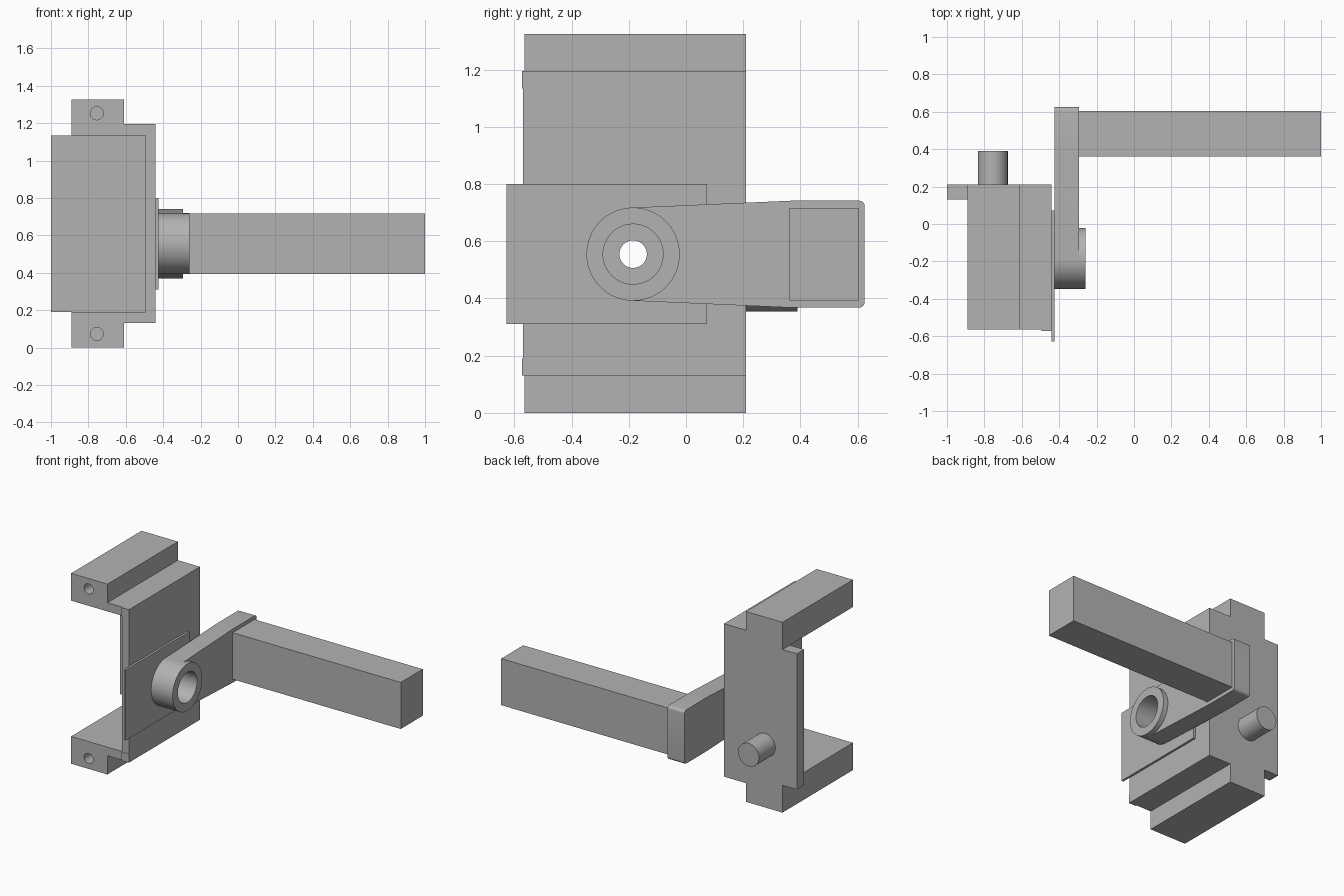
import bpy
import bmesh
from math import cos, sin, pi, radians
from mathutils import Matrix

cube = bpy.data.objects.get("Cube")
if cube:
    bpy.data.objects.remove(cube, do_unlink=True)

GREY = (0.45, 0.45, 0.45, 1)
metal = bpy.data.materials.new("plain_grey")
metal.use_nodes = True
metal.diffuse_color = GREY
metal.node_tree.nodes["Principled BSDF"].inputs["Base Color"].default_value = GREY

PIVOT_Y, PIVOT_Z = -0.185, 0.555   # lever axis
MID_Z = 0.6625                     # mirror height of the frame


def finish(name, bm):
    bmesh.ops.recalc_face_normals(bm, faces=bm.faces)
    mesh = bpy.data.meshes.new(name)
    bm.to_mesh(mesh)
    bm.free()
    mesh.materials.append(metal)
    obj = bpy.data.objects.new(name, mesh)
    bpy.context.collection.objects.link(obj)
    return obj


def box(name, x, y, z):
    bm = bmesh.new()
    bmesh.ops.create_cube(bm, size=1)
    for v in bm.verts:
        for i, (low, high) in enumerate((x, y, z)):
            v.co[i] = low if v.co[i] < 0 else high
    return finish(name, bm)


def cylinder(name, axis, start, end, radius, center):
    """Cylinder along x or y; center holds the two other coordinates."""
    bm = bmesh.new()
    bmesh.ops.create_cone(bm, cap_ends=True, segments=64, radius1=radius,
                          radius2=radius, depth=end - start)
    mid = (start + end) / 2
    if axis == "x":
        place = Matrix.Translation((mid, *center)) @ Matrix.Rotation(pi / 2, 4, "Y")
    else:
        place = (Matrix.Translation((center[0], mid, center[1]))
                 @ Matrix.Rotation(pi / 2, 4, "X"))
    bm.transform(place)
    return finish(name, bm)


def select(obj):
    bpy.ops.object.select_all(action="DESELECT")
    obj.select_set(True)
    bpy.context.view_layer.objects.active = obj


def smooth(obj):
    select(obj)
    bpy.ops.object.shade_smooth_by_angle(angle=radians(30))


def drill(obj, axis, start, end, radius, center):
    cutter = cylinder("drill_cutter", axis, start, end, radius, center)
    mod = obj.modifiers.new("hole", "BOOLEAN")
    mod.operation, mod.solver, mod.object = "DIFFERENCE", "EXACT", cutter
    select(obj)
    bpy.ops.object.modifier_apply(modifier=mod.name)
    bpy.data.objects.remove(cutter, do_unlink=True)
    smooth(obj)


def arc(cy, cz, radius, start, end, steps):
    angles = [radians(start + (end - start) * i / steps) for i in range(steps + 1)]
    return [(cy + radius * cos(a), cz + radius * sin(a)) for a in angles]


# Frame: upper and lower rails with stepped ledges, mirrored in height
for label, side in (("lower", -1), ("upper", 1)):
    def span(inner, outer):
        return sorted((MID_Z + side * inner, MID_Z + side * outer))
    rail = box(label + "_rail", (-0.89, -0.61), (-0.565, 0.21), span(0.4725, 0.6625))
    drill(rail, "y", -0.7, -0.4, 0.035, (-0.755, MID_Z + side * 0.59))
    box(label + "_ledge", (-0.61, -0.495), (-0.565, 0.21), span(0.4725, 0.5325))
    box(label + "_edge_strip", (-0.495, -0.44), (-0.573, 0.21), span(0.4725, 0.5325))

# Back plate, side wall and pin
box("back_plate", (-1, -0.44), (0.13, 0.21), (0.19, 1.135))
wall = box("side_wall", (-0.495, -0.44), (-0.57, 0.13), (0.19, 1.135))
smooth(cylinder("back_pin", "y", 0.21, 0.39, 0.08, (-0.755, 0.435)))

# Slide plate, drilled through together with the wall
slide = box("slide_plate", (-0.44, -0.425), (-0.628, 0.073), (0.31, 0.8))
for part in (wall, slide):
    drill(part, "x", -0.6, -0.35, 0.048, (PIVOT_Y, PIVOT_Z))

# Lever: round at the pivot, widening to a rounded square end
outline = arc(PIVOT_Y, PIVOT_Z, 0.163, 90, 270, 32)
outline += [(0.37, 0.368)]
outline += arc(0.605, 0.388, 0.02, -90, 0, 6) + arc(0.605, 0.722, 0.02, 0, 90, 6)
outline += [(0.37, 0.742)]
bm = bmesh.new()
face = bm.faces.new([bm.verts.new((-0.425, y, z)) for y, z in outline])
side = bmesh.ops.extrude_face_region(bm, geom=[face])["geom"]
bmesh.ops.translate(bm, vec=(0.13, 0, 0),
                    verts=[v for v in side if isinstance(v, bmesh.types.BMVert)])
lever = finish("lever", bm)
hub = cylinder("lever_hub", "x", -0.295, -0.26, 0.163, (PIVOT_Y, PIVOT_Z))
for part in (lever, hub):
    drill(part, "x", -0.5, -0.2, 0.105, (PIVOT_Y, PIVOT_Z))

# Long square handle with two screw holes in its end
handle = box("handle_bar", (-0.295, 1), (0.362, 0.604), (0.393, 0.717))
for z in (0.479, 0.627):
    drill(handle, "x", 0.8, 1.1, 0.035, (0.48, z))
